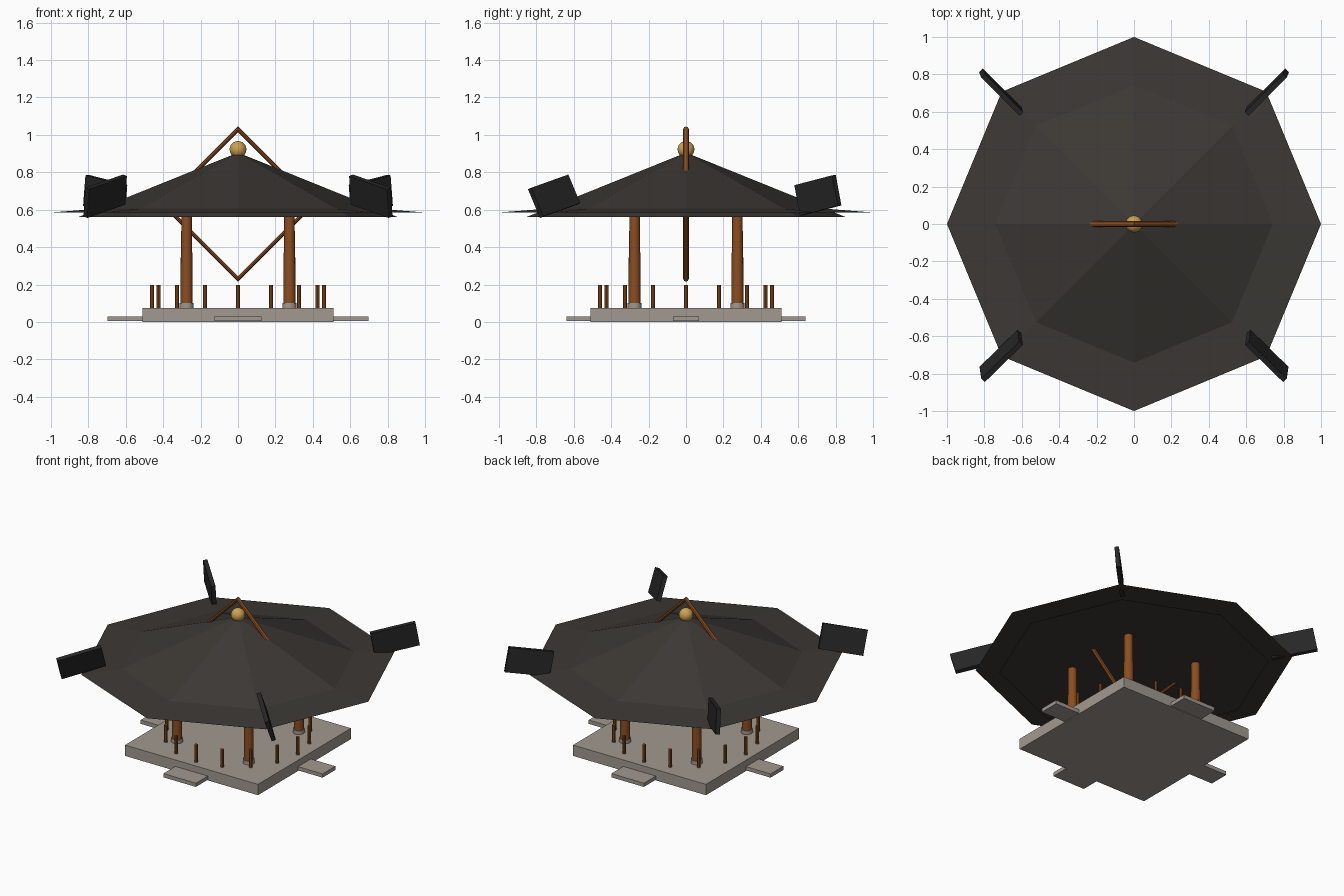
import bpy, math
from mathutils import Vector, Matrix

if "Cube" in bpy.data.objects:
    bpy.data.objects.remove(bpy.data.objects["Cube"])


def material(name, rgb):
    m = bpy.data.materials.new(name)
    m.diffuse_color = (*rgb, 1)
    m.use_nodes = True
    m.node_tree.nodes["Principled BSDF"].inputs["Base Color"].default_value = m.diffuse_color
    return m


stone = material("stone", (0.36, 0.32, 0.28))
wood = material("wood", (0.26, 0.075, 0.015))
tile = material("tile", (0.045, 0.04, 0.035))
black = material("black", (0.02, 0.02, 0.02))
gold = material("gold", (0.6, 0.36, 0.08))


def finish(name, mat, smooth=False):
    ob = bpy.context.object
    ob.name = name
    ob.data.materials.append(mat)
    if smooth:
        bpy.ops.object.shade_smooth_by_angle()
    return ob


def box(name, lo, hi, mat):
    lo, hi = Vector(lo), Vector(hi)
    bpy.ops.mesh.primitive_cube_add(size=1, location=(lo + hi) / 2)
    ob = finish(name, mat)
    ob.data.transform(Matrix.Diagonal((*(hi - lo), 1)))
    return ob


def cone(name, x, y, z0, z1, r0, r1, sides, mat, smooth=False):
    bpy.ops.mesh.primitive_cone_add(vertices=sides, radius1=r0, radius2=r1,
                                    depth=z1 - z0, location=(x, y, (z0 + z1) / 2))
    return finish(name, mat, smooth)


# Stone platform and a low step on each side
box("platform", (-0.51, -0.51, 0), (0.51, 0.51, 0.075), stone)
for name, x, y in (("front_step", 0, -0.57), ("back_step", 0, 0.57),
                   ("left_step", -0.573, 0), ("right_step", 0.573, 0)):
    box(name, (x - 0.125, y - 0.07, 0.004), (x + 0.125, y + 0.07, 0.03), stone)

# Pillars with a thicker lower half
for sx in (-1, 1):
    for sy in (-1, 1):
        x, y = 0.275 * sx, 0.275 * sy
        cone("pillar_base", x, y, 0.07, 0.1, 0.038, 0.038, 16, stone, True)
        cone("pillar_lower", x, y, 0.075, 0.37, 0.032, 0.031, 16, wood, True)
        cone("pillar_upper", x, y, 0.37, 0.57, 0.029, 0.028, 16, wood, True)

# Ring of railing posts
for i in range(16):
    a = i * math.tau / 16
    cone("railing_post", 0.46 * math.cos(a), 0.46 * math.sin(a),
         0.07, 0.198, 0.011, 0.011, 8, wood, True)

# Octagonal roof and the wider shallow eave
cone("roof", 0, 0, 0.562, 0.905, 0.85, 0, 8, tile)
cone("eave", 0, 0, 0.585, 0.665, 1.0, 0, 8, tile)

# Ball finial
bpy.ops.mesh.primitive_uv_sphere_add(segments=24, ring_count=12, radius=0.045,
                                     location=(0, 0, 0.922))
finish("finial", gold, True)

# Four-sided diamond frame through the roof
bpy.ops.mesh.primitive_torus_add(major_segments=4, minor_segments=8, major_radius=0.4,
                                 minor_radius=0.015, location=(0, 0, 0.63),
                                 rotation=(math.pi / 2, 0, 0))
finish("diamond_frame", wood)

# Tilted corner boards, mirrored left to right
for name, c, u, w in (
        ("front_corner_board", (0.71, -0.705, 0.672), (0.215, -0.21, -0.075), (-0.015, -0.06, 0.16)),
        ("back_corner_board", (0.71, 0.705, 0.677), (0.205, 0.203, 0.053), (-0.015, -0.033, 0.166))):
    for s in (-1, 1):
        flip = Vector((s, 1, 1))
        U = (Vector(u) * flip).normalized()
        N = (Vector(w) * flip).cross(U).normalized()
        W = U.cross(N)
        ob = box(name, (-0.146, -0.014, -0.083), (0.146, 0.014, 0.083), black)
        ob.matrix_world = (Matrix.Translation(Vector(c) * flip)
                           @ Matrix((U, N, W)).transposed().to_4x4())
